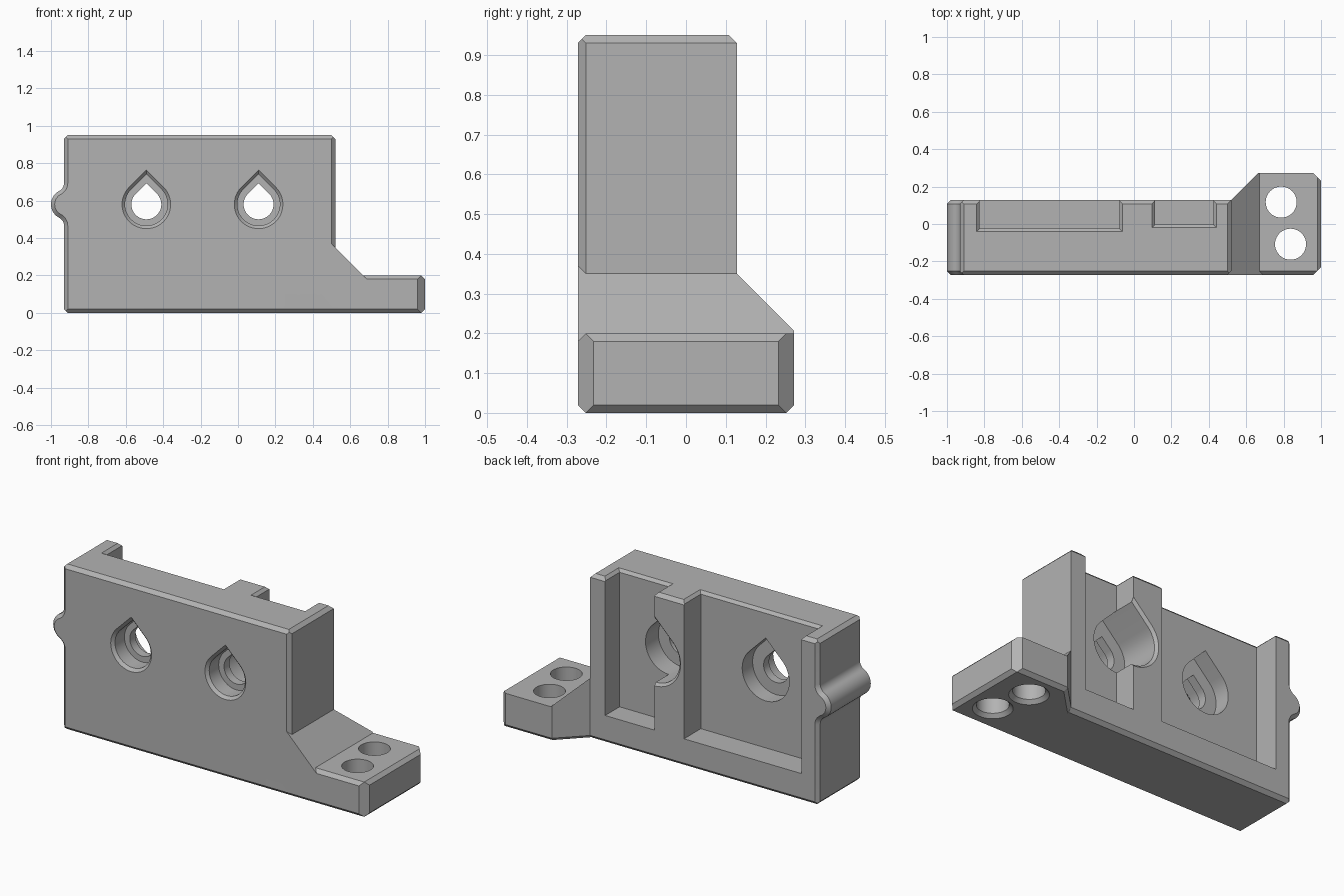
import bpy, bmesh
from math import sin, cos, pi, sqrt, atan2
from mathutils import Vector

if "Cube" in bpy.data.objects:
    bpy.data.objects.remove(bpy.data.objects["Cube"])

C = 0.02                     # common chamfer
FRONT, BACK = -0.272, 0.128  # body depth
LEFT, RIGHT, TOP = -0.93, 0.52, 0.95
FOOT_BACK, FOOT_TOP = 0.272, 0.2
HOLE_Z = 0.58

grey = bpy.data.materials.new("plain grey")
grey.use_nodes = True
grey.diffuse_color = (0.45, 0.45, 0.45, 1)
grey.node_tree.nodes["Principled BSDF"].inputs["Base Color"].default_value = (0.45, 0.45, 0.45, 1)


def finish(bm, name):
    bmesh.ops.recalc_face_normals(bm, faces=bm.faces)
    mesh = bpy.data.meshes.new(name)
    bm.to_mesh(mesh)
    bm.free()
    mesh.materials.append(grey)
    obj = bpy.data.objects.new(name, mesh)
    bpy.context.collection.objects.link(obj)
    return obj


def clipped_box(name, lo, hi, planes):
    """Box trimmed by planes, each a normal n and limit d with n.p <= d."""
    bm = bmesh.new()
    bmesh.ops.create_cube(bm, size=1)
    for v in bm.verts:
        v.co = [lo[i] if v.co[i] < 0 else hi[i] for i in range(3)]
    for n, d in planes:
        n = Vector(n)
        cut = bmesh.ops.bisect_plane(bm, geom=bm.verts[:] + bm.edges[:] + bm.faces[:],
                                     plane_co=n * d / n.length_squared,
                                     plane_no=n, clear_outer=True)
        edges = [e for e in cut["geom_cut"] if isinstance(e, bmesh.types.BMEdge)]
        bmesh.ops.edgenet_fill(bm, edges=edges)
    return finish(bm, name)


def loft(name, rings):
    """Solid skinned through matching rings of points."""
    bm = bmesh.new()
    loops = [[bm.verts.new(p) for p in ring] for ring in rings]
    count = len(loops[0])
    for a, b in zip(loops, loops[1:]):
        for i in range(count):
            j = (i + 1) % count
            bm.faces.new((a[i], a[j], b[j], b[i]))
    bm.faces.new(loops[0])
    bm.faces.new(loops[-1])
    return finish(bm, name)


def combine(target, tool, operation):
    mod = target.modifiers.new(operation.lower(), 'BOOLEAN')
    mod.object, mod.operation, mod.solver = tool, operation, 'EXACT'
    bpy.context.view_layer.objects.active = target
    bpy.ops.object.modifier_apply(modifier=mod.name)
    bpy.data.objects.remove(tool)


# Upright body with chamfered rims
body = clipped_box("mounting_block", (LEFT, FRONT, 0), (RIGHT, BACK, TOP), [
    ((0, -1, 1), TOP - FRONT - C), ((0, 1, 1), TOP + BACK - C),
    ((-1, 0, 1), TOP - LEFT - C), ((1, 0, 1), TOP + RIGHT - C),
    ((0, -1, -1), -FRONT - C), ((0, 1, -1), BACK - C), ((-1, 0, -1), -LEFT - C),
    ((-1, -1, 0), -LEFT - FRONT - C), ((-1, 1, 0), -LEFT + BACK - C),
    ((1, -1, 0), RIGHT - FRONT - C)])

# Side foot, flaring backwards from the body
flare = ((-1, 1, 0), BACK - RIGHT)
foot = clipped_box("foot", (0.5, FRONT, 0), (1, FOOT_BACK, FOOT_TOP), [
    flare,
    ((1, -1, 0), 1 - FRONT - 2 * C), ((1, 1, 0), 1 + FOOT_BACK - 2 * C),
    ((0, -1, 1), FOOT_TOP - FRONT - C), ((1, 0, 1), 1 + FOOT_TOP - C),
    ((0, -1, -1), -FRONT - C), ((0, 1, -1), FOOT_BACK - C), ((1, 0, -1), 1 - C),
    ((-1, 1, -sqrt(2)), BACK - RIGHT - C * sqrt(2))])
ramp = clipped_box("ramp", (0.5, FRONT, 0.1), (0.75, FOOT_BACK, 0.5),
                   [flare, ((1, 0, 1), RIGHT + 0.35)])


# Rounded rib with filleted roots on the end wall
def rib_ring(y, inset):
    radius, fillet = 0.08 - inset, 0.05 + inset
    cx, fx = -0.92, -0.98
    dz = sqrt(0.13 ** 2 - (cx - fx) ** 2)
    lean = atan2(dz, cx - fx)
    half = [(fx + fillet * cos(lean * k / 8), dz - fillet * sin(lean * k / 8)) for k in range(8)]
    half += [(cx - radius * cos(lean * k / 10), radius * sin(lean * k / 10)) for k in range(10, -1, -1)]
    half.insert(0, (-0.88, dz))
    pts = half + [(x, -z) for x, z in reversed(half[:-1])]
    return [(x, y, HOLE_Z + z) for x, z in pts]


rib = loft("rib", [rib_ring(FRONT, C), rib_ring(FRONT + C, 0),
                   rib_ring(BACK - C, 0), rib_ring(BACK, C)])

for part in (foot, ramp, rib):
    combine(body, part, 'UNION')


# Two open-topped pockets in the back, flared at the top rim
def pocket_ring(x0, x1, y0, z, grow):
    return [(x0 - grow, y0 - grow, z), (x1 + grow, y0 - grow, z),
            (x1 + grow, 0.3, z), (x0 - grow, 0.3, z)]


for x0, x1, floor in ((-0.825, -0.077, -0.025), (0.112, 0.425, -0.003)):
    levels = ((0.16, 0), (TOP - 0.016, 0), (TOP, 0.016), (TOP + 0.1, 0.016))
    cutter = loft("pocket", [pocket_ring(x0, x1, floor, z, g) for z, g in levels])
    combine(body, cutter, 'DIFFERENCE')


# Teardrop bores: stepped from both sides around a narrow throat
def teardrop(x, y, r):
    arc = [pi * 0.75 + pi * 1.5 * k / 36 for k in range(37)]
    pts = [(r * cos(a), r * sin(a)) for a in arc] + [(0, r * sqrt(2))]
    return [(x + px, y, HOLE_Z + pz) for px, pz in pts]


bore = ((FRONT - 0.05, 0.13), (FRONT, 0.13), (FRONT + 0.016, 0.114), (-0.17, 0.114),
        (-0.17, 0.08), (-0.12, 0.08), (-0.12, 0.15), (BACK - 0.015, 0.15),
        (BACK, 0.165), (BACK + 0.1, 0.165))
for x in (-0.49, 0.11):
    combine(body, loft("bore", [teardrop(x, y, r) for y, r in bore]), 'DIFFERENCE')

# Screw holes through the foot, countersunk underneath
for x, y in ((0.787, 0.117), (0.837, -0.108)):
    rings = []
    for z, r in ((-0.05, 0.103), (0, 0.103), (C, 0.083), (0.4, 0.083)):
        rings.append([(x + r * cos(pi * k / 20), y + r * sin(pi * k / 20), z) for k in range(40)])
    combine(body, loft("screw_hole", rings), 'DIFFERENCE')

# Smooth bores and rib, crisp chamfers
bpy.ops.object.select_all(action='DESELECT')
body.select_set(True)
bpy.context.view_layer.objects.active = body
bpy.ops.object.shade_smooth_by_angle(angle=pi / 6)
